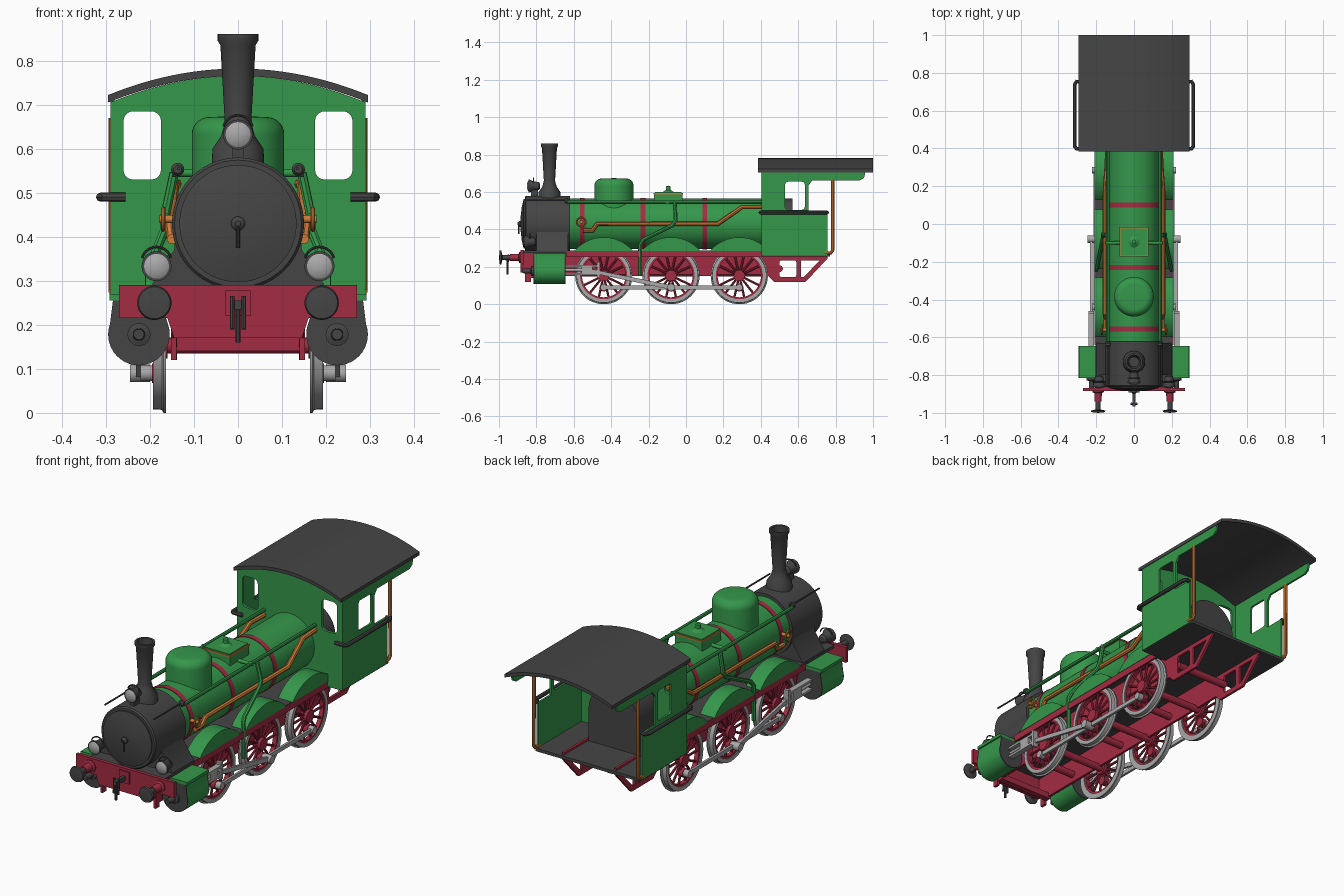
import bpy, bmesh
from math import sin, cos, pi, radians
from mathutils import Matrix, Vector

cube = bpy.data.objects.get("Cube")
if cube:
    bpy.data.objects.remove(cube)


def material(name, r, g, b):
    m = bpy.data.materials.new(name)
    m.use_nodes = True
    m.diffuse_color = (r, g, b, 1)
    m.node_tree.nodes["Principled BSDF"].inputs["Base Color"].default_value = (r, g, b, 1)
    return m


GREEN = material("green paint", 0.035, 0.31, 0.07)
DARK = material("dark grey iron", 0.06, 0.06, 0.06)
RED = material("red paint", 0.37, 0.025, 0.055)
COPPER = material("copper", 0.6, 0.2, 0.04)
STEEL = material("light steel", 0.4, 0.4, 0.4)
SIDES = (("left", 1), ("right", -1))


def finish(name, bm, mat, matrix=Matrix()):
    bmesh.ops.remove_doubles(bm, verts=bm.verts, dist=1e-5)
    bm.transform(matrix)
    bmesh.ops.recalc_face_normals(bm, faces=bm.faces)
    me = bpy.data.meshes.new(name)
    bm.to_mesh(me)
    bm.free()
    me.materials.clear()
    me.materials.append(mat)
    me.shade_smooth()
    me.set_sharp_from_angle(angle=radians(35))
    ob = bpy.data.objects.new(name, me)
    bpy.context.collection.objects.link(ob)
    return ob


def box(name, x, y, z, mat):
    """Box from (low, high) pairs."""
    bm = bmesh.new()
    bmesh.ops.create_cube(bm, size=1)
    size = Matrix.Diagonal((x[1] - x[0], y[1] - y[0], z[1] - z[0], 1))
    mid = Matrix.Translation([(a + b) / 2 for a, b in (x, y, z)])
    return finish(name, bm, mat, mid @ size)


def lathe(name, at, axis, profile, mat, seg=40):
    """Turn (radius, distance along axis) points; the ends close on the axis."""
    bm = bmesh.new()
    rings = [[bm.verts.new((r * cos(2 * pi * i / seg), r * sin(2 * pi * i / seg), h))
              for i in range(seg)] for r, h in profile]
    for a, b in zip(rings, rings[1:]):
        for i in range(seg):
            j = (i + 1) % seg
            bm.faces.new((a[i], a[j], b[j], b[i]))
    if profile[0] != profile[-1]:
        for ring, (r, h) in ((rings[0], profile[0]), (rings[-1], profile[-1])):
            if r > 0:
                bm.faces.new(ring)
    turn = Vector(axis).to_track_quat('Z', 'Y').to_matrix().to_4x4()
    return finish(name, bm, mat, Matrix.Translation(at) @ turn)


def rod(name, a, b, r, mat, seg=24):
    d = Vector(b) - Vector(a)
    return lathe(name, a, d, [(r, 0), (r, d.length)], mat, seg)


def from_curve(name, cu, mat, matrix=Matrix()):
    tmp = bpy.data.objects.new("tmp", cu)
    bpy.context.collection.objects.link(tmp)
    bpy.context.view_layer.update()
    me = bpy.data.meshes.new_from_object(tmp.evaluated_get(bpy.context.evaluated_depsgraph_get()))
    bm = bmesh.new()
    bm.from_mesh(me)
    bpy.data.objects.remove(tmp)
    bpy.data.curves.remove(cu)
    bpy.data.meshes.remove(me)
    return finish(name, bm, mat, matrix)


def tube(name, paths, r, mat, cyclic=False):
    cu = bpy.data.curves.new(name, 'CURVE')
    cu.dimensions = '3D'
    cu.bevel_depth, cu.bevel_resolution, cu.use_fill_caps = r, 2, True
    for path in paths:
        s = cu.splines.new('POLY')
        s.points.add(len(path) - 1)
        s.use_cyclic_u = cyclic
        for p, co in zip(s.points, path):
            p.co = (*co, 1)
    return from_curve(name, cu, mat)


def plate(name, plane, lo, hi, outlines, mat):
    """Extruded outline with holes: 'x' takes (y, z) points, 'y' takes (x, z) points."""
    cu = bpy.data.curves.new(name, 'CURVE')
    cu.dimensions, cu.fill_mode, cu.extrude = '2D', 'BOTH', (hi - lo) / 2
    for pts in outlines:
        s = cu.splines.new('POLY')
        s.points.add(len(pts) - 1)
        s.use_cyclic_u = True
        for p, (u, v) in zip(s.points, pts):
            p.co = (u, v, 0, 1)
    c = (lo + hi) / 2
    if plane == 'x':
        m = Matrix(((0, 0, 1, c), (1, 0, 0, 0), (0, 1, 0, 0), (0, 0, 0, 1)))
    else:
        m = Matrix(((1, 0, 0, 0), (0, 0, -1, c), (0, 1, 0, 0), (0, 0, 0, 1)))
    return from_curve(name, cu, mat, m)


def arc(u, v, r, a0, a1, n=24):
    return [(u + r * cos(radians(a0 + (a1 - a0) * i / n)),
             v + r * sin(radians(a0 + (a1 - a0) * i / n))) for i in range(n + 1)]


def rounded(u0, u1, v0, v1, r):
    corners = ((u1 - r, v1 - r, 0), (u0 + r, v1 - r, 90), (u0 + r, v0 + r, 180), (u1 - r, v0 + r, 270))
    return [p for u, v, a in corners for p in arc(u, v, r, a, a + 90, 5)]


# Boiler, bands and smokebox
CZ = 0.43
lathe("boiler", (0, 0, CZ), (0, 1, 0), [(0.135, -0.63), (0.135, 0.42)], GREEN, 56)
for y in (-0.555, -0.23, 0.1):
    lathe("boiler_band", (0, y, CZ), (0, 1, 0), [(0.138, -0.013), (0.138, 0.013)], RED, 56)
lathe("smokebox", (0, 0, CZ), (0, 1, 0), [(0.144, -0.862), (0.15, -0.855), (0.15, -0.62)], DARK, 56)
lathe("smokebox_door", (0, -0.86, CZ), (0, -1, 0),
      [(0.133, 0), (0.133, 0.008), (0.09, 0.018), (0.04, 0.024), (0, 0.025)], DARK, 56)
lathe("door_lock", (0, -0.88, CZ), (0, -1, 0), [(0.016, 0), (0.016, 0.012), (0.006, 0.02)], DARK, 20)
rod("door_handle", (0, -0.895, CZ), (0, -0.895, 0.375), 0.004, DARK, 10)
plate("smokebox_saddle", 'y', -0.8, -0.63,
      [[(-0.2, 0.285), (0.2, 0.285), (0.145, 0.37), (0.14, CZ), (-0.14, CZ), (-0.145, 0.37)]], DARK)

# Chimney, dome and safety valve
lathe("chimney", (0, -0.73, 0), (0, 0, 1),
      [(0.06, 0.55), (0.058, 0.6), (0.038, 0.63), (0.03, 0.66), (0.04, 0.835), (0.046, 0.845),
       (0.046, 0.86), (0.036, 0.86), (0.026, 0.7), (0, 0.7)], DARK)
lathe("steam_dome", (0, -0.385, 0), (0, 0, 1),
      [(0.105, 0.45)] + arc(0.065, 0.632, 0.04, 0, 90, 8) + [(0, 0.674)], GREEN, 48)
box("valve_base", (-0.074, 0.074), (-0.17, -0.02), (0.54, 0.592), GREEN)
box("valve_trim", (-0.077, 0.077), (-0.173, -0.017), (0.588, 0.594), COPPER)
box("valve_cover", (-0.071, 0.071), (-0.167, -0.023), (0.59, 0.6), GREEN)
lathe("valve_knob", (0, -0.095, 0.6), (0, 0, 1), [(0.03, 0), (0.012, 0.012), (0.012, 0.03), (0, 0.034)], GREEN, 20)
rod("valve_cross_pipe", (-0.15, -0.1, 0.545), (0.15, -0.1, 0.545), 0.009, GREEN, 14)

# Running board, cab floor, frame cross members
box("running_board", (-0.205, 0.205), (-0.87, 0.42), (0.273, 0.286), DARK)
box("cab_floor", (-0.285, 0.285), (0.41, 0.77), (0.255, 0.27), DARK)
for y in (-0.62, -0.26, 0.1, 0.5):
    rod("frame_cross_tube", (-0.145, y, 0.19), (0.145, y, 0.19), 0.018, RED, 16)
box("front_stretcher", (-0.15, 0.15), (-0.83, -0.8), (0.14, 0.17), RED)

# Buffer beam and coupling
plate("buffer_beam", 'y', -0.885, -0.868,
      [[(-0.27, 0.29), (-0.27, 0.215), (-0.16, 0.215), (-0.145, 0.17), (0.145, 0.17),
        (0.16, 0.215), (0.27, 0.215), (0.27, 0.29)]], RED)
box("coupling_plate", (-0.028, 0.028), (-0.893, -0.88), (0.22, 0.278), RED)
box("coupling_hook", (-0.008, 0.008), (-0.965, -0.885), (0.235, 0.255), DARK)
tube("coupling_link", [[(s * 0.013, -0.95, 0.265), (s * 0.013, -0.955, 0.19)] for s in (-1, 1)], 0.005, DARK)
rod("coupling_screw", (0, -0.955, 0.25), (0, -0.955, 0.16), 0.006, DARK, 10)


def lamp(name, x, y, z):
    lathe(name, (x, y, z), (0, -1, 0), [(0.012, -0.035), (0.022, -0.028), (0.024, 0), (0.034, 0.02),
                                        (0.034, 0.028), (0.03, 0.028)], DARK, 28)
    lathe(name + "_lens", (x, y - 0.027, z), (0, -1, 0), [(0.03, 0), (0.02, 0.006), (0, 0.009)], STEEL, 28)
    tube(name + "_handle", [[(u, y, v) for u, v in arc(x, z + 0.01, 0.034, 15, 165, 10)]], 0.003, DARK)


lamp("top_lamp", 0, -0.815, 0.632)
box("top_lamp_bracket", (-0.012, 0.012), (-0.83, -0.79), (0.57, 0.61), DARK)

# Cab front wall and roof
ROOF = [(0.295 * i / 12, 0.765 - 0.06 * (i / 12) ** 2) for i in range(-12, 13)]
windows = [rounded(0.175, 0.26, 0.53, 0.685, 0.022)]
windows.append([(-u, v) for u, v in windows[0]])
plate("cab_front_wall", 'y', 0.405, 0.418,
      [[(0.29, 0.26), (-0.29, 0.26)] + [(u * 0.983, v) for u, v in ROOF]] + windows, GREEN)
plate("cab_roof", 'y', 0.385, 1.0, [ROOF + [(u, v + 0.017) for u, v in reversed(ROOF)]], DARK)
plate("backhead", 'y', 0.418, 0.57, [arc(0, CZ, 0.135, 0, 180) + [(-0.135, 0.27), (0.135, 0.27)]], DARK)

WHEEL_Y, WZ, PIN_Z = (-0.44, -0.08, 0.285), 0.153, 0.09
for side, s in SIDES:
    # Cab side, handrail and rear post
    x0, x1 = sorted((s * 0.28, s * 0.29))
    plate(side + "_cab_side", 'x', x0, x1,
          [[(0.41, 0.26), (0.757, 0.26), (0.757, 0.49), (0.655, 0.49), (0.655, 0.635), (0.675, 0.662),
            (0.93, 0.662), (0.952, 0.675), (0.96, 0.712), (0.41, 0.712)],
           rounded(0.53, 0.635, 0.505, 0.655, 0.015)], GREEN)
    tube(side + "_cab_rail", [[(s * 0.285, 0.75, 0.49), (s * 0.305, 0.755, 0.49), (s * 0.313, 0.74, 0.49),
                               (s * 0.313, 0.41, 0.49), (s * 0.305, 0.398, 0.49), (s * 0.255, 0.398, 0.49)]],
         0.01, DARK)
    tube(side + "_cab_post", [[(s * 0.285, 0.74, 0.275), (s * 0.285, 0.775, 0.275), (s * 0.285, 0.785, 0.29),
                               (s * 0.285, 0.785, 0.67)]], 0.009, COPPER)
    # Boiler pipework
    tube(side + "_boiler_rail", [[(s * 0.14, -0.63, 0.545), (s * 0.14, 0.41, 0.545)]], 0.009, GREEN)
    tube(side + "_smokebox_rail", [[(s * 0.135, -0.85, 0.555), (s * 0.135, -0.62, 0.555)]], 0.004, DARK)
    lathe(side + "_rail_end", (s * 0.137, -0.65, 0.553), (0, 1, 0), [(0.009, 0), (0.015, 0.008), (0.015, 0.02)], DARK, 16)
    tube(side + "_copper_pipe", [[(s * 0.15, -0.55, 0.395), (s * 0.15, -0.5, 0.395), (s * 0.154, -0.475, 0.43),
                                  (s * 0.154, 0.17, 0.43), (s * 0.145, 0.3, 0.52), (s * 0.14, 0.41, 0.52)]],
         0.012, COPPER)
    tube(side + "_valve_wheel", [[(s * 0.17, u, v) for u, v in arc(-0.56, 0.44, 0.024, 0, 345, 23)]], 0.005, COPPER, True)
    rod(side + "_valve_stem", (s * 0.125, -0.56, 0.44), (s * 0.178, -0.56, 0.44), 0.009, COPPER, 12)
    tube(side + "_feed_pipe", [[(s * 0.145, -0.06, 0.545), (s * 0.165, -0.055, 0.45), (s * 0.165, -0.075, 0.42),
                                (s * 0.195, -0.23, 0.345), (s * 0.2, -0.245, 0.32), (s * 0.2, -0.245, 0.15)]],
         0.011, GREEN)
    # Frame plate, valance and guard iron
    x0, x1 = sorted((s * 0.138, s * 0.15))
    plate(side + "_frame", 'x', x0, x1,
          [[(-0.87, 0.28), (0.757, 0.28), (0.757, 0.245), (0.64, 0.12), (0.47, 0.12), (0.44, 0.15),
            (-0.84, 0.15), (-0.87, 0.18)],
           rounded(0.5, 0.59, 0.145, 0.235, 0.012), [(0.615, 0.235), (0.615, 0.145), (0.63, 0.145), (0.715, 0.235)]],
          RED)
    x0, x1 = sorted((s * 0.2, s * 0.208))
    box(side + "_valance", (x0, x1), (-0.64, 0.41), (0.252, 0.285), RED)
    x0, x1 = sorted((s * 0.14, s * 0.152))
    box(side + "_guard_iron", (x0, x1), (-0.86, -0.83), (0.12, 0.2), RED)
    # Buffer and lamp
    lathe(side + "_buffer_stock", (s * 0.19, -0.88, 0.25), (0, -1, 0), [(0.03, 0), (0.03, 0.01), (0.02, 0.015), (0.018, 0.06)], RED, 24)
    lathe(side + "_buffer", (s * 0.19, -0.94, 0.25), (0, -1, 0), [(0.013, 0), (0.013, 0.042), (0.039, 0.048), (0.036, 0.056), (0, 0.06)], DARK, 32)
    lamp(side + "_lamp", s * 0.185, -0.835, 0.333)
    # Cylinder with end covers and slide bars
    body = [(s * u, v) for u, v in arc(0.225, 0.178, 0.07, -200, 20) + [(0.284, 0.255), (0.176, 0.255)]]
    plate(side + "_cylinder", 'y', -0.81, -0.65, [body], GREEN)
    for y in (-0.815, -0.65):
        plate(side + "_cylinder_cover", 'y', y, y + 0.005, [body], DARK)
    x0, x1 = sorted((s * 0.17, s * 0.292))
    box(side + "_cylinder_top", (x0, x1), (-0.815, -0.645), (0.255, 0.27), GREEN)
    lathe(side + "_cylinder_gland", (s * 0.225, -0.815, 0.178), (0, -1, 0), [(0.026, 0), (0.026, 0.012), (0.014, 0.016), (0.012, 0.06)], DARK, 24)
    x0, x1 = sorted((s * 0.212, s * 0.24))
    for z in (0.155, 0.2):
        box(side + "_slide_bar", (x0, x1), (-0.65, -0.46), (z, z + 0.011), STEEL)
    box(side + "_crosshead", (x0, x1), (-0.56, -0.5), (0.16, 0.205), STEEL)
    box(side + "_slide_bracket", (x0, x1), (-0.475, -0.46), (0.14, 0.225), STEEL)
    rod(side + "_piston_rod", (s * 0.226, -0.65, 0.183), (s * 0.226, -0.53, 0.183), 0.008, STEEL, 12)
    # Wheels, splashers and cranks
    for y in WHEEL_Y:
        lathe(side + "_wheel_tyre", (s * 0.163, y, WZ), (s, 0, 0),
              [(0.126, 0), (0.153, 0), (0.153, 0.006), (0.146, 0.01), (0.145, 0.03), (0.126, 0.03), (0.126, 0)], STEEL, 48)
        lathe(side + "_wheel_ring", (s * 0.163, y, WZ), (s, 0, 0),
              [(0.116, 0.004), (0.127, 0.004), (0.127, 0.026), (0.116, 0.026), (0.116, 0.004)], RED, 48)
        spokes = [[(s * 0.178, y + r * cos(a), WZ + r * sin(a)) for r in (0.02, 0.12)]
                  for a in (2 * pi * i / 14 for i in range(14))]
        tube(side + "_wheel_spokes", spokes, 0.006, RED)
        rod(side + "_wheel_hub", (s * 0.16, y, WZ), (s * 0.197, y, WZ), 0.03, RED)
        rod(side + "_crank_boss", (s * 0.168, y, PIN_Z), (s * 0.195, y, PIN_Z), 0.022, RED)
        rod(side + "_crank_pin", (s * 0.19, y, PIN_Z), (s * 0.222, y, PIN_Z), 0.018, STEEL)
        x0, x1 = sorted((s * 0.13, s * 0.21))
        plate(side + "_splasher", 'x', x0, x1, [arc(y, WZ, 0.205, 40, 140)], GREEN)
    # Coupling rod and connecting rod
    x0, x1 = sorted((s * 0.202, s * 0.214))
    box(side + "_coupling_rod", (x0, x1), (WHEEL_Y[0], WHEEL_Y[2]), (PIN_Z - 0.01, PIN_Z + 0.01), STEEL)
    x0, x1 = sorted((s * 0.22, s * 0.232))
    plate(side + "_connecting_rod", 'x', x0, x1,
          [[(-0.53, 0.173), (-0.08, 0.078), (-0.08, 0.102), (-0.53, 0.193)]], STEEL)
    rod(side + "_main_pin", (s * 0.2, -0.08, PIN_Z), (s * 0.245, -0.08, PIN_Z), 0.02, STEEL)

# Axles
for y in WHEEL_Y:
    rod("axle", (-0.17, y, WZ), (0.17, y, WZ), 0.018, RED, 16)
